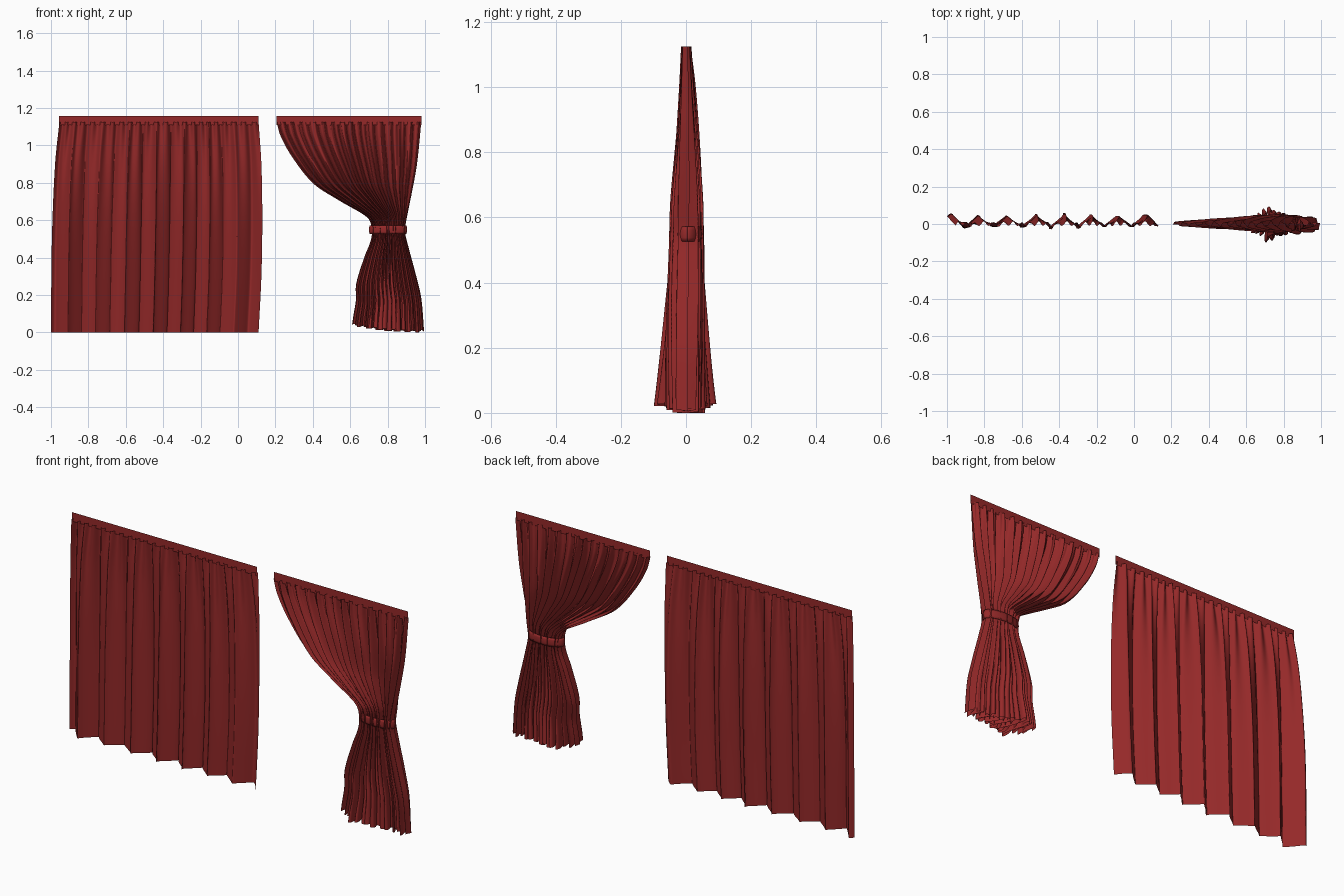
import bpy, math
from math import sin, cos, pi, exp

if "Cube" in bpy.data.objects:
    bpy.data.objects.remove(bpy.data.objects["Cube"])

red = bpy.data.materials.new("red_cloth")
red.diffuse_color = (0.30, 0.022, 0.022, 1)
red.use_nodes = True
red.node_tree.nodes["Principled BSDF"].inputs["Base Color"].default_value = red.diffuse_color


def curve(knots, t):
    """Smooth curve through (t, value) knots, t ascending."""
    n = len(knots)
    t = min(max(t, knots[0][0]), knots[-1][0])
    i = 0
    while i < n - 2 and t > knots[i + 1][0]:
        i += 1

    def slope(k):
        a, b = knots[max(k - 1, 0)], knots[min(k + 1, n - 1)]
        return (b[1] - a[1]) / (b[0] - a[0])
    (t0, p0), (t1, p1) = knots[i], knots[i + 1]
    h = t1 - t0
    s = (t - t0) / h
    return ((2*s**3 - 3*s*s + 1) * p0 + (s**3 - 2*s*s + s) * h * slope(i)
            + (3*s*s - 2*s**3) * p1 + (s**3 - s*s) * h * slope(i + 1))


def sheet(name, fn, cols, rows, smooth=True):
    """Grid surface from fn(u, v)."""
    verts = [fn(i / cols, j / rows) for j in range(rows + 1) for i in range(cols + 1)]
    w = cols + 1
    faces = [(j*w + i, j*w + i + 1, (j+1)*w + i + 1, (j+1)*w + i)
             for j in range(rows) for i in range(cols)]
    me = bpy.data.meshes.new(name)
    me.from_pydata(verts, [], faces)
    me.materials.append(red)
    if smooth:
        me.shade_smooth()
    ob = bpy.data.objects.new(name, me)
    bpy.context.collection.objects.link(ob)
    return ob


TOP = 1.125

# closed curtain: fine pleats at the top merging into broad waves
closed_left = [(0, -1.0), (0.5, -0.995), (0.9, -0.978), (TOP, -0.955)]
closed_right = [(0, 0.11), (0.3, 0.125), (0.6, 0.13), (0.9, 0.125), (TOP, 0.11)]
wave_depth = [(0, 0.036), (0.5, 0.035), (0.8, 0.026), (1.0, 0.015), (TOP, 0.003)]


def closed(u, v):
    z = TOP * v
    a, b = curve(closed_left, z), curve(closed_right, z)
    ph = 2 * pi * (1.11 * u - 0.17) / 0.148 + 0.3 * sin(9 * u)
    depth = curve(wave_depth, z) * (1 + 0.2 * sin(11 * u + 2))
    pleat = 0.011 * (z / TOP) ** 3
    y = 0.015 * (1 - v ** 3) + depth * cos(ph) + pleat * cos(3 * ph + sin(17 * u))
    x = a + (b - a) * u - 0.35 * depth * sin(2 * ph) * sin(pi * u) ** 0.5
    return (x, y, z)


sheet("closed_curtain", closed, 340, 44)

# gathered curtain: side edges pinched at the tie, flaring at the hem
tied_left = [(0, 0.61), (0.06, 0.617), (0.15, 0.63), (0.25, 0.632), (0.4, 0.675), (0.5, 0.712),
             (0.57, 0.713), (0.62, 0.685), (0.70, 0.55), (0.79, 0.41),
             (0.93, 0.295), (1.05, 0.228), (TOP, 0.207)]
tied_right = [(0, 0.995), (0.18, 0.98), (0.3, 0.953), (0.47, 0.908), (0.54, 0.893),
              (0.6, 0.90), (0.75, 0.93), (0.9, 0.957), (TOP, 0.98)]
fold_depth = [(0, 0.044), (0.3, 0.048), (0.55, 0.044), (0.65, 0.042),
              (0.8, 0.032), (1.0, 0.018), (TOP, 0.011)]
FOLDS = 15


def tied(u, v):
    z = TOP * v
    a, b = curve(tied_left, z), curve(tied_right, z)
    ph = 2 * pi * FOLDS * u + 0.9 * sin(13 * u)
    loose = max(0, 1 - z / 0.5)
    depth = curve(fold_depth, z) * (0.65 + 0.35 * sin(pi * u)) * (1 + 0.2 * sin(29 * u))
    depth += 0.05 * loose ** 1.4 * exp(-((u - 0.27) / 0.17) ** 2)
    y = depth * sin(ph) + 0.004 * sin(2.3 * ph + 4 * z)
    lean = 0.012 * loose * sin(2 * ph) + 0.006 * (1 - v) * sin(2 * ph)
    hem = loose ** 2 * (0.035 * (1 - u) ** 2 + 0.006 + 0.006 * sin(ph * 0.5))
    return (a + (b - a) * u + lean * sin(pi * u), y, z + hem)


sheet("gathered_curtain", tied, 380, 80)

# flat heading tapes along the top
for name, x0, x1 in (("closed_heading", -0.957, 0.11), ("gathered_heading", 0.207, 0.98)):
    sheet(name, lambda u, v: (x0 + (x1 - x0) * u, 0, 1.11 + 0.047 * v), 1, 1, False)


# tie band wrapped round the gathered curtain
def band(u, v):
    t = 2 * pi * u
    bulge = 0.003 * sin(pi * v)
    return (0.802 + (0.099 + bulge) * cos(t), 0.004 + (0.043 + bulge) * sin(t),
            0.527 + 0.045 * v)


tie = sheet("tie_band", band, 48, 4)
mod = tie.modifiers.new("thickness", 'SOLIDIFY')
mod.thickness = 0.004
